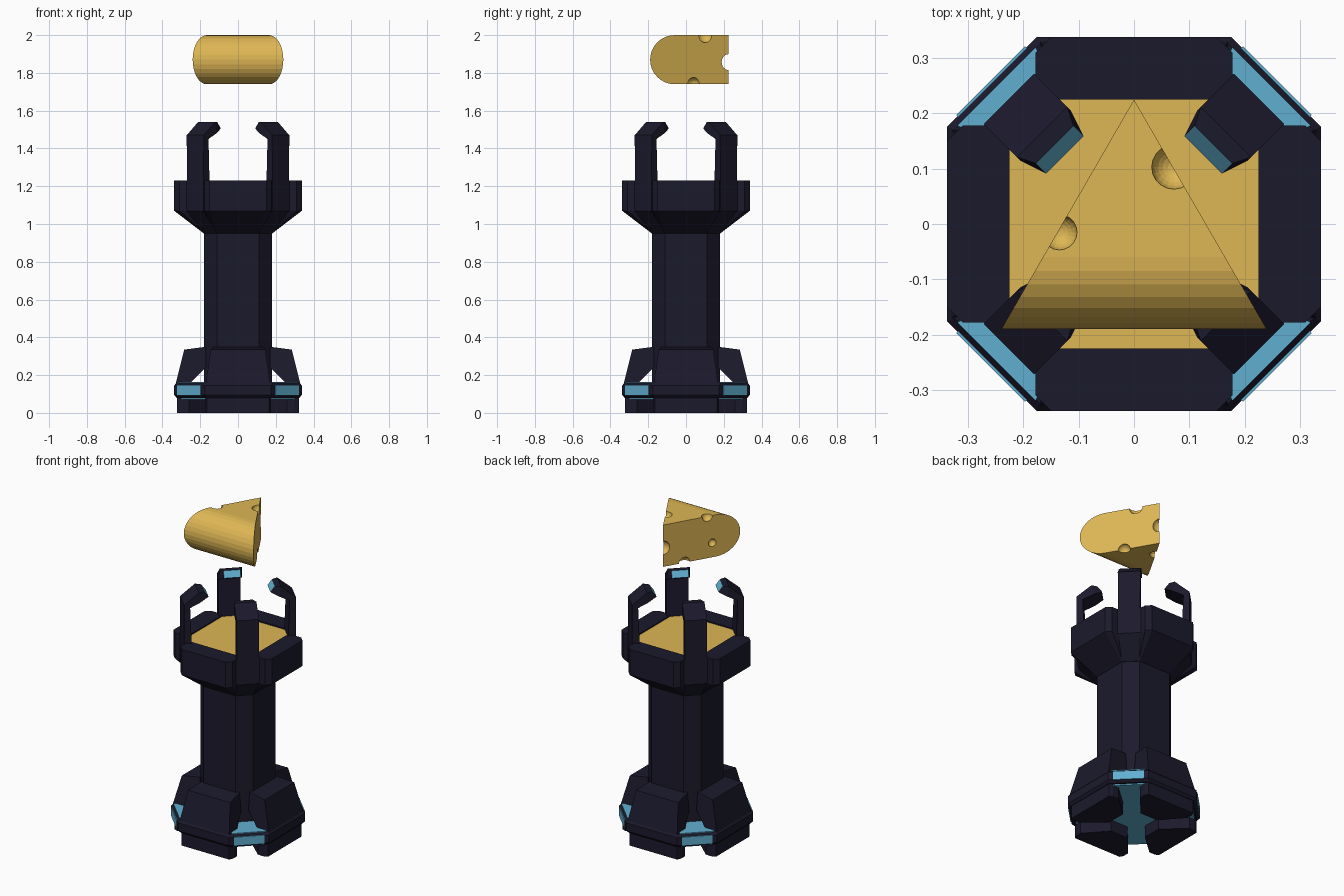
import bpy, bmesh, math
from mathutils import Matrix

if "Cube" in bpy.data.objects:
    bpy.data.objects.remove(bpy.data.objects["Cube"])


def material(name, rgb):
    m = bpy.data.materials.new(name)
    m.diffuse_color = (*rgb, 1)
    m.use_nodes = True
    m.node_tree.nodes["Principled BSDF"].inputs["Base Color"].default_value = m.diffuse_color
    return m


DARK = material("dark_metal", (0.011, 0.010, 0.025))
CYAN = material("cyan_glow", (0.12, 0.43, 0.63))
GOLD = material("yellow", (0.73, 0.47, 0.09))


def loft(name, rings, mat, angle=0.0, cap_mat=None):
    """Join equal-length rings of 3D points; optional other material on the last cap."""
    bm = bmesh.new()
    vs = [[bm.verts.new(p) for p in r] for r in rings]
    n = len(rings[0])
    for a, b in zip(vs, vs[1:]):
        for i in range(n):
            j = (i + 1) % n
            bm.faces.new((a[i], a[j], b[j], b[i]))
    bm.faces.new(vs[0][::-1])
    cap = bm.faces.new(vs[-1])
    cap.material_index = 1 if cap_mat else 0
    bmesh.ops.recalc_face_normals(bm, faces=bm.faces[:])
    bm.transform(Matrix.Rotation(angle, 4, 'Z'))
    me = bpy.data.meshes.new(name)
    bm.to_mesh(me)
    bm.free()
    me.materials.append(mat)
    if cap_mat:
        me.materials.append(cap_mat)
    ob = bpy.data.objects.new(name, me)
    bpy.context.collection.objects.link(ob)
    return ob


def octagon(a, c, z):
    return [(x, y, z) for x, y in ((a, -c), (a, c), (c, a), (-c, a),
                                   (-a, c), (-a, -c), (-c, -a), (c, -a))]


def sym(half, z):
    """Mirror a half outline across x = 0 at height z."""
    return [(x, y, z) for x, y in half] + [(-x, y, z) for x, y in half[::-1]]


# column and core of the head
loft("column", [octagon(0.18, 0.11, 0.1), octagon(0.18, 0.11, 0.95),
                octagon(0.27, 0.154, 1.07), octagon(0.27, 0.154, 1.215)], DARK)
loft("top_plate", [octagon(0.235, 0.165, 1.2), octagon(0.235, 0.165, 1.222)], GOLD)

# base band and glowing underside
loft("base_band", [octagon(0.325, 0.165, 0.08), octagon(0.338, 0.176, 0.095),
                   octagon(0.338, 0.176, 0.145), octagon(0.325, 0.17, 0.16)], DARK)
loft("base_underside", [octagon(0.315, 0.16, 0.072), octagon(0.315, 0.16, 0.1)], CYAN)

for k in range(4):
    side, corner = k * math.pi / 2, k * math.pi / 2 + math.pi / 4

    # head rim block
    rim = [(0.15, 0.338), (0.178, 0.31), (0.178, 0.272), (0.225, 0.225)]
    low = [(0.11, 0.181), (0.112, 0.175), (0.112, 0.165), (0.112, 0.15)]
    loft("head_block", [sym(low, 0.95), sym(rim, 1.07), sym(rim, 1.23)], DARK, side)

    # arched buttress above the base
    prof = [(0.33, 0.155), (0.285, 0.335), (0.17, 0.35), (0.17, 0.24), (0.255, 0.155)]
    wid = [0.17, 0.145, 0.13, 0.14, 0.17]
    loft("buttress", [[(s * w, y, z) for (y, z), w in zip(prof, wid)]
                      for s in (-1, 1)], DARK, side)

    # foot
    foot = [(0.165, 0.322), (0.175, 0.3), (0.175, 0.26), (0.06, 0.13)]
    loft("foot", [sym(foot, 0.0), sym(foot, 0.085)], DARK, side)

    # corner lights: flat trapezoid on top and panel on the outside
    trap = [(0.1, 0.352), (0.06, 0.2)]
    loft("corner_light_top", [sym(trap, 0.15), sym(trap, 0.164)], CYAN, corner)
    pan = [(0.088, 0.367), (0.088, 0.34)]
    loft("corner_light_front", [sym(pan, 0.093), sym(pan, 0.147)], CYAN, corner)

    # claw: outer point, inner point, half width for each section
    secs = [(0.207, 0.95, 0.16, 0.95, 0.05), (0.32, 1.07, 0.27, 1.07, 0.062),
            (0.32, 1.47, 0.285, 1.45, 0.064), (0.235, 1.54, 0.225, 1.48, 0.064),
            (0.203, 1.54, 0.177, 1.505, 0.048)]
    loft("claw", [[(-w, ro, zo), (w, ro, zo), (w, ri, zi), (-w, ri, zi)]
                  for ro, zo, ri, zi, w in secs], DARK, corner, CYAN)

# cheese wedge: round-ended side profile, width shrinking to the back edge
R, CY, CZ, TIP = 0.13, -0.06, 1.87, 0.225
prof = [(TIP, CZ + R)]
for i in range(17):
    t = math.pi / 2 + math.pi * i / 16
    prof.append((CY + R * math.cos(t), CZ + R * math.sin(t)))
prof.append((TIP, CZ - R))
wedge = loft("cheese_wedge", [[(s * 0.24 * (TIP - y) / (TIP + 0.19), y, z) for y, z in prof]
                              for s in (-1, 1)], GOLD)
bm = bmesh.new()
bm.from_mesh(wedge.data)
bmesh.ops.remove_doubles(bm, verts=bm.verts[:], dist=1e-4)
bmesh.ops.dissolve_degenerate(bm, edges=bm.edges[:], dist=1e-4)
bmesh.ops.recalc_face_normals(bm, faces=bm.faces[:])
bm.to_mesh(wedge.data)
bm.free()

# holes in the cheese
holes = [(0.072, 0.103, 2.0, 0.04), (-0.135, -0.015, 2.0, 0.032), (0, 0.225, 1.857, 0.042),
         (0.107, 0.04, 1.74, 0.036), (-0.066, 0.11, 1.74, 0.034), (-0.153, -0.039, 1.83, 0.024)]
bm = bmesh.new()
for x, y, z, r in holes:
    bmesh.ops.create_uvsphere(bm, u_segments=20, v_segments=12, radius=r,
                              matrix=Matrix.Translation((x, y, z)))
me = bpy.data.meshes.new("hole_cutter")
bm.to_mesh(me)
bm.free()
me.materials.append(GOLD)
cutter = bpy.data.objects.new("hole_cutter", me)
bpy.context.collection.objects.link(cutter)
cutter.hide_render = True
cutter.hide_set(True)
mod = wedge.modifiers.new("holes", 'BOOLEAN')
mod.operation, mod.solver, mod.object = 'DIFFERENCE', 'EXACT', cutter
